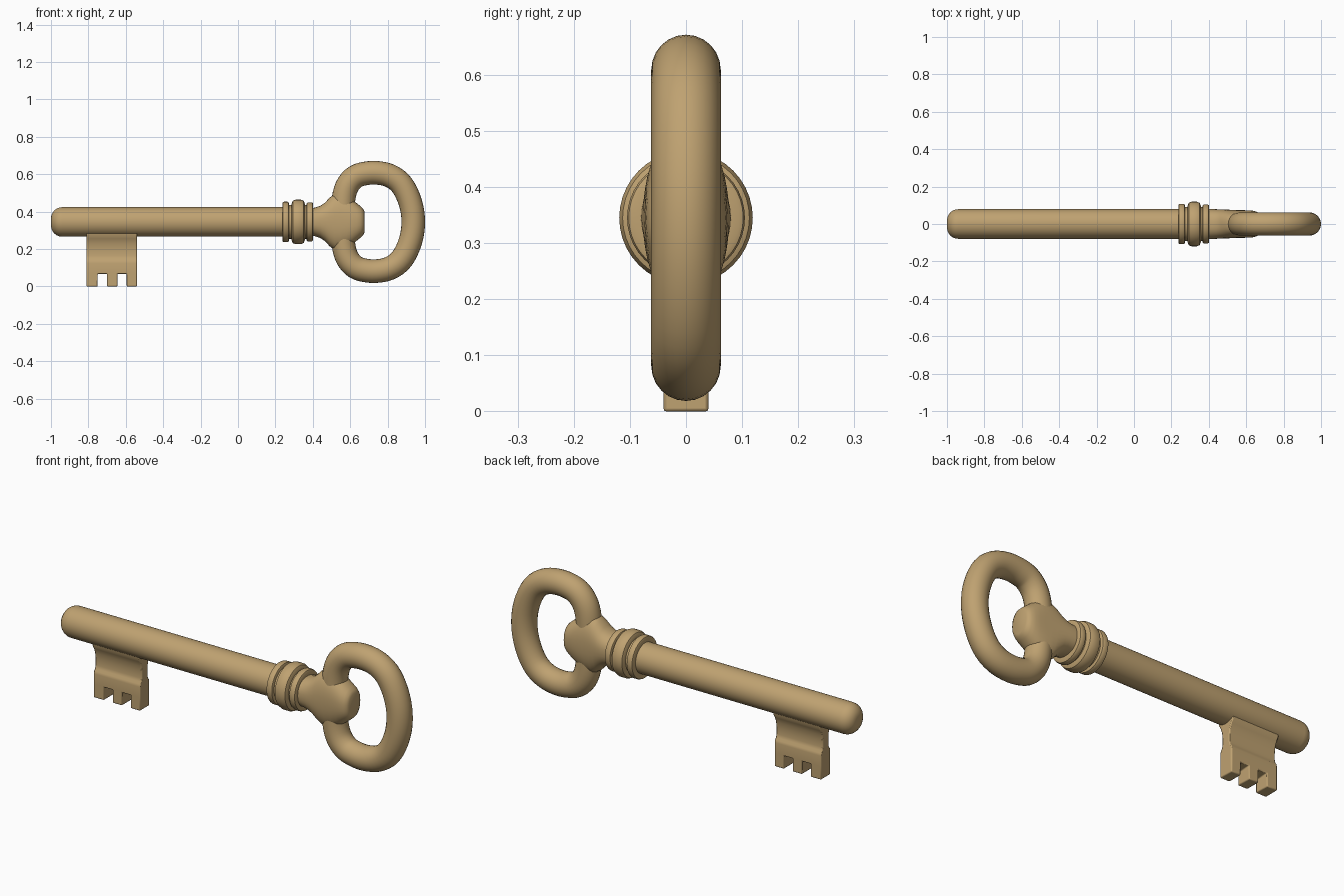
import bpy, bmesh, math
from mathutils import Vector

if "Cube" in bpy.data.objects:
    bpy.data.objects.remove(bpy.data.objects["Cube"])

ZC = 0.345  # height of the key's long axis
brass = bpy.data.materials.new("antique brass")
brass.diffuse_color = (0.52, 0.36, 0.165, 1)
brass.use_nodes = True
brass.node_tree.nodes["Principled BSDF"].inputs["Base Color"].default_value = brass.diffuse_color


def finish(name, bm, angle=40):
    bmesh.ops.recalc_face_normals(bm, faces=bm.faces)
    me = bpy.data.meshes.new(name)
    bm.to_mesh(me)
    bm.free()
    me.materials.append(brass)
    ob = bpy.data.objects.new(name, me)
    bpy.context.collection.objects.link(ob)
    bpy.ops.object.select_all(action='DESELECT')
    ob.select_set(True)
    bpy.context.view_layer.objects.active = ob
    bpy.ops.object.shade_smooth_by_angle(angle=math.radians(angle))
    return ob


def loft(name, rings, closed=False):
    """Skin a list of point rings; cap the ends unless closed."""
    bm = bmesh.new()
    vs = [[bm.verts.new(p) for p in r] for r in rings]
    n = len(vs[0])
    for i in range(len(vs) if closed else len(vs) - 1):
        a, b = vs[i], vs[(i + 1) % len(vs)]
        for k in range(n):
            bm.faces.new((a[k], a[(k + 1) % n], b[(k + 1) % n], b[k]))
    if not closed:
        bm.faces.new(vs[0])
        bm.faces.new(vs[-1])
    return finish(name, bm)


def section(x, hy, hz, power=2.0, n=40):
    """Superellipse cross-section across the x axis."""
    pts = []
    for k in range(n):
        t = 2 * math.pi * k / n
        c, s = math.cos(t), math.sin(t)
        pts.append((x, math.copysign(abs(c) ** (2 / power), c) * hy,
                    ZC + math.copysign(abs(s) ** (2 / power), s) * hz))
    return pts


def turned(name, profile):
    return loft(name, [section(x, r, r) for x, r in profile])


def bead(x0, x1, r, e):
    """Profile of a rounded collar."""
    return [(x0, r - 0.03), (x0, r - e), (x0 + e * 0.3, r - e * 0.3), (x0 + e, r),
            (x1 - e, r), (x1 - e * 0.3, r - e * 0.3), (x1, r - e), (x1, r - 0.03)]


# Round shaft with a rounded tip
R = 0.079
tip = [(-1 + 0.06 * (1 - math.sin(a)), R - 0.06 * (1 - math.cos(a)))
       for a in [math.radians(90 - 15 * i) for i in range(7)]]
turned("shaft", tip + [(-0.4, R), (0.30, R)])

# Collar: narrow bead, fat bead, narrow bead, on a core
turned("collar_core", [(0.25, 0.09), (0.39, 0.09)])
turned("collar_front_bead", bead(0.237, 0.272, 0.108, 0.008))
turned("collar_middle_bead", bead(0.287, 0.357, 0.119, 0.02))
turned("collar_rear_bead", bead(0.366, 0.402, 0.105, 0.01))

# Flared hub joining the collar to the bow
hub = [(0.38, 0.080, 0.075), (0.41, 0.080, 0.076), (0.44, 0.079, 0.086),
       (0.465, 0.078, 0.103), (0.49, 0.077, 0.130), (0.515, 0.076, 0.148),
       (0.545, 0.075, 0.152), (0.58, 0.074, 0.140), (0.61, 0.073, 0.120),
       (0.635, 0.071, 0.100), (0.655, 0.066, 0.084), (0.668, 0.058, 0.072),
       (0.675, 0.045, 0.058)]
loft("hub", [section(x, hy, hz, 2.3) for x, hy, hz in hub])

# D-shaped bow: upper half of the path mirrored, smoothed, then skinned
half = [(0.560, 0.06), (0.568, 0.145), (0.590, 0.203), (0.630, 0.243), (0.68, 0.259),
        (0.738, 0.263), (0.805, 0.250), (0.863, 0.213), (0.903, 0.152), (0.929, 0.075)]
ctrl = half + [(0.937, 0.0)] + [(x, -z) for x, z in reversed(half)]
ctrl = [Vector((x, 0, ZC + z)) for x, z in ctrl]
path, m = [], len(ctrl)
for i in range(m):
    p0, p1, p2, p3 = (ctrl[(i + k) % m] for k in (-1, 0, 1, 2))
    for t in (0, 1 / 3, 2 / 3):
        path.append(0.5 * (2 * p1 + (p2 - p0) * t + (2 * p0 - 5 * p1 + 4 * p2 - p3) * t * t
                           + (3 * p1 - p0 - 3 * p2 + p3) * t ** 3))
rings = []
for i, p in enumerate(path):
    tan = (path[(i + 1) % len(path)] - path[i - 1]).normalized()
    side = tan.cross(Vector((0, 1, 0)))
    rings.append([p + side * math.cos(a) * 0.063 + Vector((0, 1, 0)) * math.sin(a) * 0.062
                  for a in [2 * math.pi * k / 24 for k in range(24)]])
loft("bow", rings, closed=True)

# Toothed bit: grid of cells with the two notches left out, waisted in thickness
xs = [-0.81, -0.75, -0.70, -0.645, -0.595, -0.54]
rows = [(0.0, 0.040), (0.068, 0.040), (0.125, 0.040), (0.138, 0.037), (0.148, 0.029),
        (0.165, 0.025), (0.20, 0.025), (0.23, 0.029), (0.255, 0.038), (0.275, 0.050),
        (0.32, 0.050)]
bm = bmesh.new()
grid = {}


def vert(i, j, s):
    if (i, j, s) not in grid:
        grid[i, j, s] = bm.verts.new((xs[i], s * rows[j][1], rows[j][0]))
    return grid[i, j, s]


edges = {}
for i in range(len(xs) - 1):
    for j in range(len(rows) - 1):
        if j == 0 and i in (1, 3):
            continue
        loop = [(i, j), (i + 1, j), (i + 1, j + 1), (i, j + 1)]
        for s in (-1, 1):
            bm.faces.new([vert(*c, s) for c in loop])
        for k in range(4):
            key = frozenset((loop[k], loop[(k + 1) % 4]))
            edges[key] = edges.get(key, 0) + 1
for key, count in edges.items():
    if count == 1:
        a, b = key
        bm.faces.new((vert(*a, -1), vert(*b, -1), vert(*b, 1), vert(*a, 1)))
bit = finish("bit", bm, 35)
bev = bit.modifiers.new("soft_edges", 'BEVEL')
bev.width = 0.005
bev.segments = 2
bev.limit_method = 'ANGLE'
bev.angle_limit = math.radians(60)
